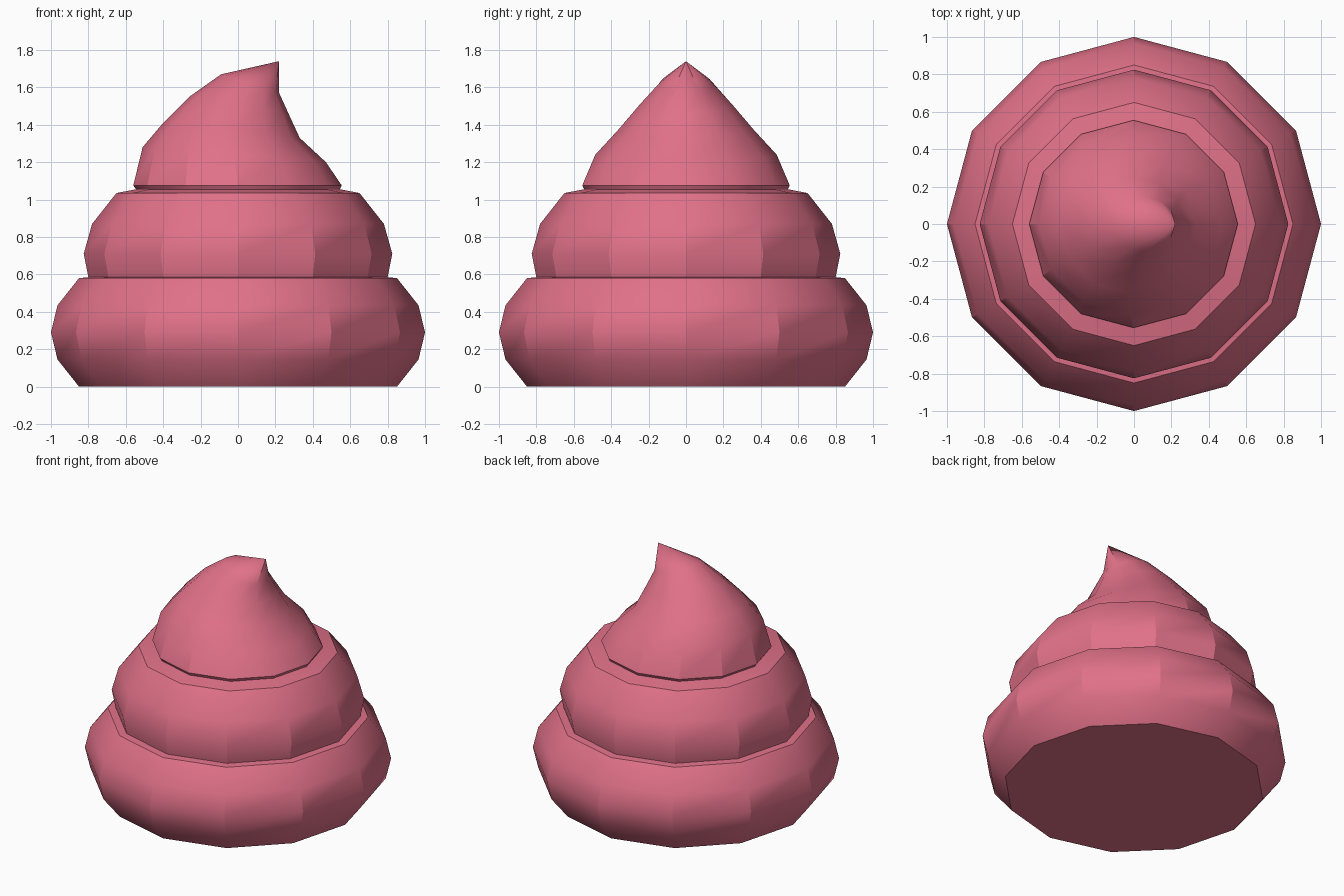
import bpy, bmesh, math

if "Cube" in bpy.data.objects:
    bpy.data.objects.remove(bpy.data.objects["Cube"])

SIDES = 12

# Ring profile: left x, left z, right x, right z, half depth in y
def level(r, z):
    return (-r, z, r, z, r)

rings = [
    # bottom tier
    level(0.85, 0.0), level(0.965, 0.145), level(1.0, 0.29),
    level(0.965, 0.435), level(0.85, 0.58),
    # middle tier
    level(0.80, 0.585), level(0.825, 0.71), level(0.78, 0.87), level(0.65, 1.035),
    # top tier, tilting towards the curled tip
    level(0.545, 1.055), (-0.56, 1.075, 0.555, 1.075, 0.555),
    (-0.51, 1.28, 0.47, 1.20, 0.485),
    (-0.40, 1.41, 0.33, 1.33, 0.365),
    (-0.26, 1.55, 0.27, 1.46, 0.25),
    (-0.09, 1.67, 0.22, 1.57, 0.145),
]
TIP = (0.22, 0.0, 1.74)

bm = bmesh.new()
loops = []
for lx, lz, rx, rz, ry in rings:
    loop = []
    for i in range(SIDES):
        a = 2 * math.pi * i / SIDES
        t = (1 + math.cos(a)) / 2
        loop.append(bm.verts.new((lx + (rx - lx) * t, ry * math.sin(a), lz + (rz - lz) * t)))
    loops.append(loop)

# Skin the rings, close the base and the tip
for low, high in zip(loops, loops[1:]):
    for i in range(SIDES):
        j = (i + 1) % SIDES
        bm.faces.new((low[i], low[j], high[j], high[i]))
bm.faces.new(loops[0][::-1])
tip = bm.verts.new(TIP)
for i in range(SIDES):
    bm.faces.new((loops[-1][i], loops[-1][(i + 1) % SIDES], tip))
bmesh.ops.recalc_face_normals(bm, faces=bm.faces)

mesh = bpy.data.meshes.new("swirl")
bm.to_mesh(mesh)
bm.free()
swirl = bpy.data.objects.new("swirl", mesh)
bpy.context.collection.objects.link(swirl)

pink = bpy.data.materials.new("rose pink")
pink.diffuse_color = (0.75, 0.165, 0.25, 1)
pink.use_nodes = True
pink.node_tree.nodes["Principled BSDF"].inputs["Base Color"].default_value = pink.diffuse_color
mesh.materials.append(pink)

# Facets stay crisp around the tiers, smooth along their height
bpy.context.view_layer.objects.active = swirl
swirl.select_set(True)
bpy.ops.object.shade_smooth_by_angle(angle=math.radians(28))
